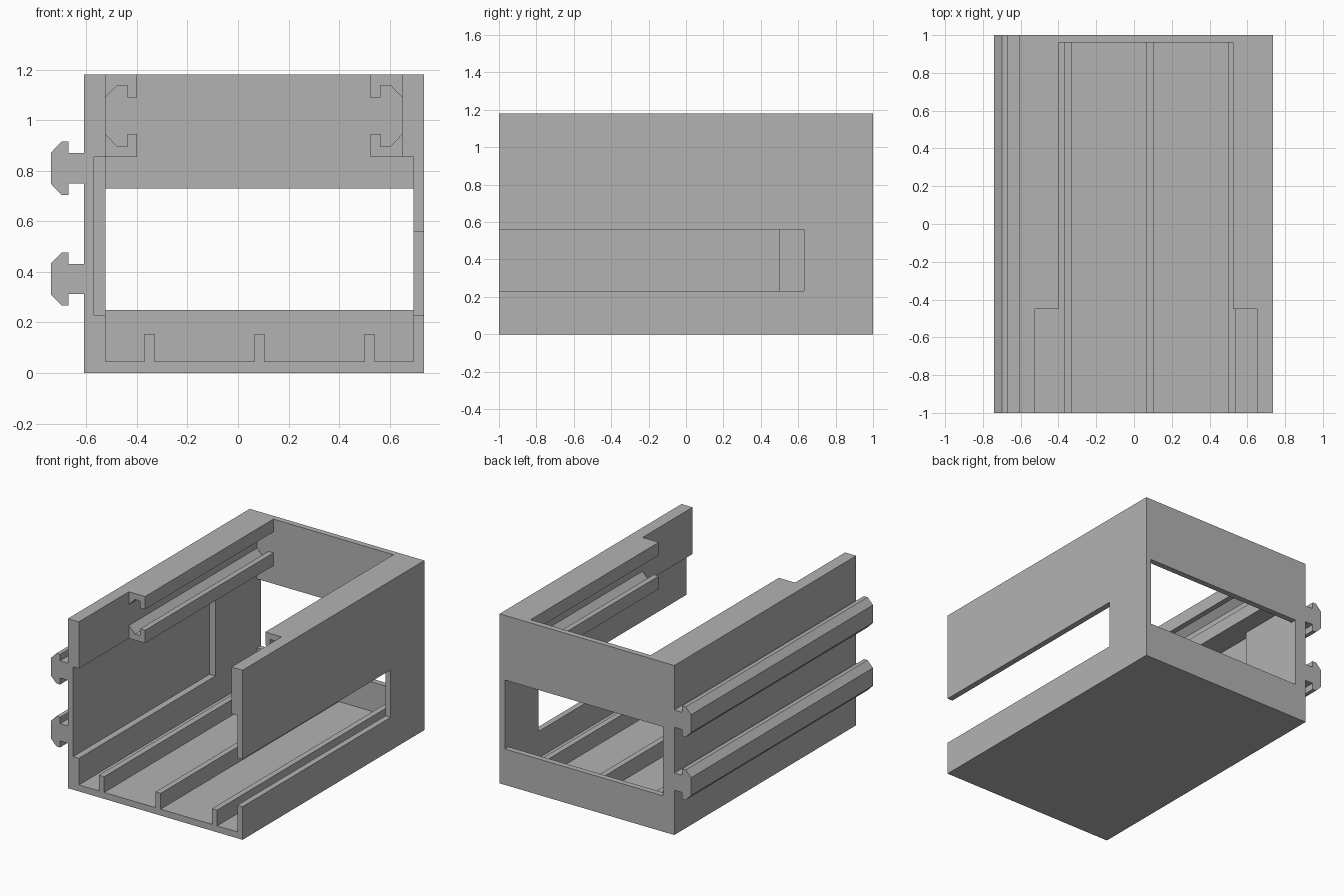
import bpy
import bmesh

default = bpy.data.objects.get("Cube")
if default:
    bpy.data.objects.remove(default, do_unlink=True)

GREY = (0.45, 0.45, 0.45, 1.0)
grey = bpy.data.materials.new("plain_grey")
grey.use_nodes = True
grey.diffuse_color = GREY
grey.node_tree.nodes["Principled BSDF"].inputs["Base Color"].default_value = GREY

FRONT, BACK, PANEL = -1.0, 1.0, 0.96   # length of the case, inner face of back panel
TOP, FLOOR = 1.18, 0.045
OUT_R, OUT_L = -0.61, 0.735            # outer faces of the side walls
IN_R, IN_L, IN_L_TOP = -0.525, 0.695, 0.65
STEP = 0.855                           # underside of the guide rails


def extrude(name, profile, y0, y1):
    """Extrude an x-z outline along y."""
    bm = bmesh.new()
    face = bm.faces.new([bm.verts.new((x, y0, z)) for x, z in profile])
    moved = bmesh.ops.extrude_face_region(bm, geom=[face])["geom"]
    verts = [v for v in moved if isinstance(v, bmesh.types.BMVert)]
    bmesh.ops.translate(bm, vec=(0, y1 - y0, 0), verts=verts)
    bmesh.ops.recalc_face_normals(bm, faces=bm.faces[:])
    mesh = bpy.data.meshes.new(name)
    bm.to_mesh(mesh)
    bm.free()
    mesh.materials.append(grey)
    obj = bpy.data.objects.new(name, mesh)
    bpy.context.collection.objects.link(obj)
    return obj


def rect(x0, x1, z0, z1):
    return [(x0, z0), (x1, z0), (x1, z1), (x0, z1)]


def cut(target, x0, x1, z0, z1, y0, y1):
    """Remove a box from the target."""
    cutter = extrude("cutter", rect(x0, x1, z0, z1), y0, y1)
    cutter.hide_render = True
    mod = target.modifiers.new("cut", "BOOLEAN")
    mod.operation = "DIFFERENCE"
    mod.solver = "EXACT"
    mod.object = cutter
    bpy.context.view_layer.objects.active = target
    bpy.ops.object.modifier_apply(modifier=mod.name)
    bpy.data.objects.remove(cutter, do_unlink=True)


# Floor and side walls with floor ribs, as one channel section
outline = [(OUT_R, 0), (OUT_L, 0), (OUT_L, TOP), (IN_L_TOP, TOP),
           (IN_L_TOP, STEP), (IN_L, STEP), (IN_L, FLOOR)]
for x in (0.5, 0.065, -0.37):
    outline += [(x + 0.04, FLOOR), (x + 0.04, 0.155), (x, 0.155), (x, FLOOR)]
outline += [(IN_R, FLOOR), (IN_R, TOP), (OUT_R, TOP)]
shell = extrude("case_shell", outline, FRONT, PANEL)

# Recess inside the right wall, open slot through the left wall
cut(shell, -0.57, -0.45, 0.23, STEP, FRONT - 0.1, 0.5)
cut(shell, 0.6, 0.8, 0.23, 0.56, FRONT - 0.1, 0.63)

# Back panel with its window
panel = extrude("back_panel", rect(OUT_R, OUT_L, 0, TOP), PANEL, BACK)
cut(panel, IN_R, IN_L, 0.25, 0.73, 0.9, 1.1)

# Hooked guide rails along the top of both walls: (distance from wall, drop from edge)
hook = [(0, 0), (0.125, 0), (0.125, 0.09), (0.087, 0.09),
        (0.087, 0.042), (0.047, 0.042), (0, 0.09)]
for side, wall, sx in (("right", IN_R, 1), ("left", IN_L_TOP, -1)):
    for level, edge, sz in (("upper", TOP, -1), ("lower", STEP, 1)):
        extrude(f"{side}_{level}_guide_rail",
                [(wall + sx * d, edge + sz * h) for d, h in hook], -0.45, PANEL)

# Mounting rails on the outside of the right wall
half = [(OUT_R, 0.06), (-0.67, 0.06), (-0.67, 0.105), (-0.698, 0.105), (-0.74, 0.062)]
for level, z in (("upper", 0.81), ("lower", 0.372)):
    section = [(x, z + h) for x, h in half] + [(x, z - h) for x, h in reversed(half)]
    extrude(f"{level}_mounting_rail", section, FRONT, BACK)
